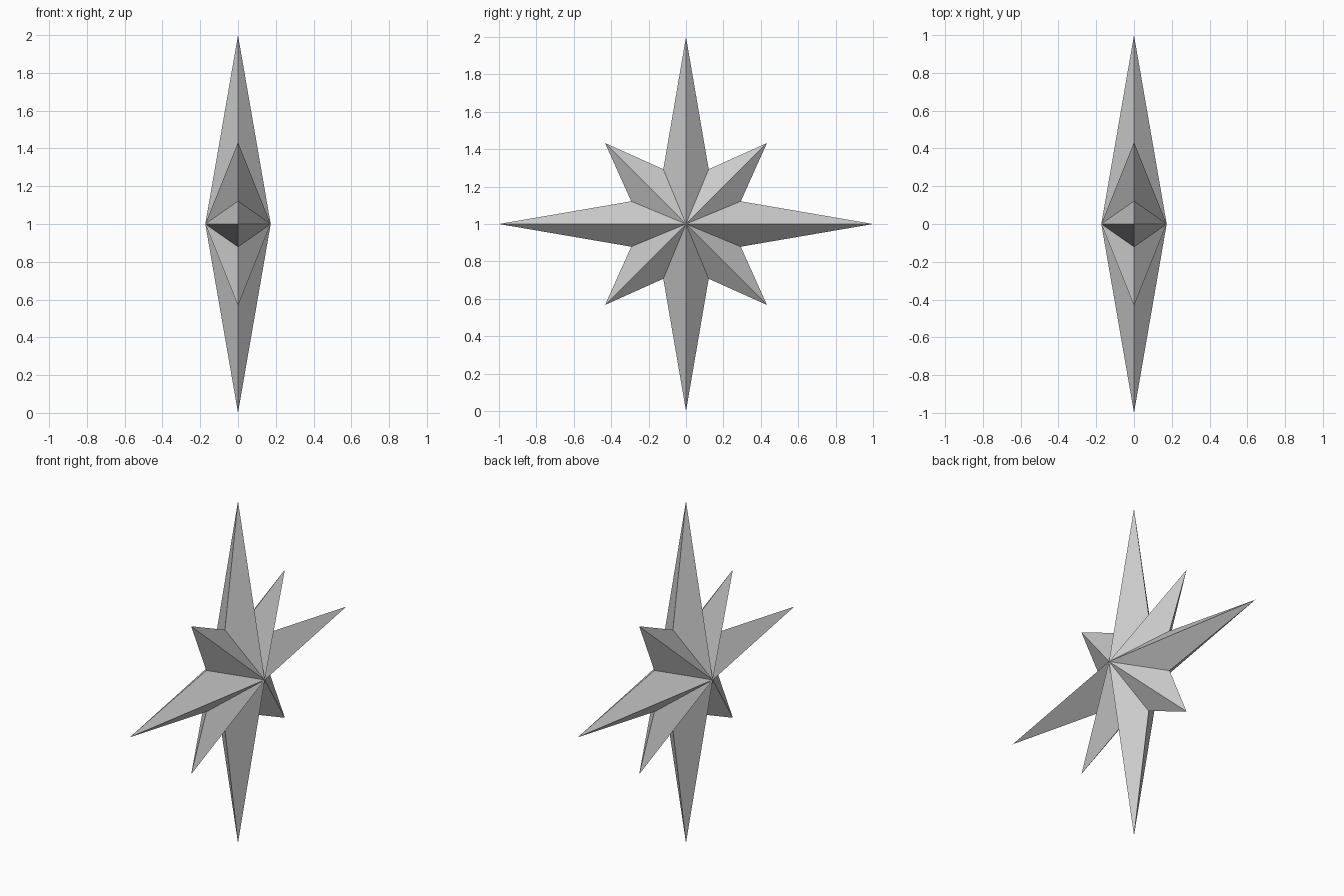
import bpy
import bmesh
from math import sin, cos, pi

cube = bpy.data.objects.get("Cube")
if cube:
    bpy.data.objects.remove(cube)

LONG, SHORT, VALLEY = 1.0, 0.612, 0.317   # rim radii
HALF_DEPTH = 0.173                        # height of each centre peak
CENTRE_Z = 1.0

# One plain grey for the whole star
grey = bpy.data.materials.new("light grey")
grey.use_nodes = True
colour = (0.6, 0.6, 0.6, 1)
grey.diffuse_color = colour
grey.node_tree.nodes["Principled BSDF"].inputs["Base Color"].default_value = colour

# Rim: long tip, valley, short tip, valley, repeated four times
bm = bmesh.new()
radii = [LONG, VALLEY, SHORT, VALLEY] * 4
rim = []
for i, r in enumerate(radii):
    a = 2 * pi * i / len(radii)
    rim.append(bm.verts.new((0, r * cos(a), CENTRE_Z + r * sin(a))))

# Facets fanned from the rim to a peak on each side
for side in (1, -1):
    peak = bm.verts.new((side * HALF_DEPTH, 0, CENTRE_Z))
    for i, v in enumerate(rim):
        bm.faces.new((peak, v, rim[(i + 1) % len(rim)]))
bmesh.ops.recalc_face_normals(bm, faces=bm.faces)

mesh = bpy.data.meshes.new("eight_point_star")
bm.to_mesh(mesh)
bm.free()
mesh.materials.append(grey)
star = bpy.data.objects.new("eight_point_star", mesh)
bpy.context.collection.objects.link(star)
